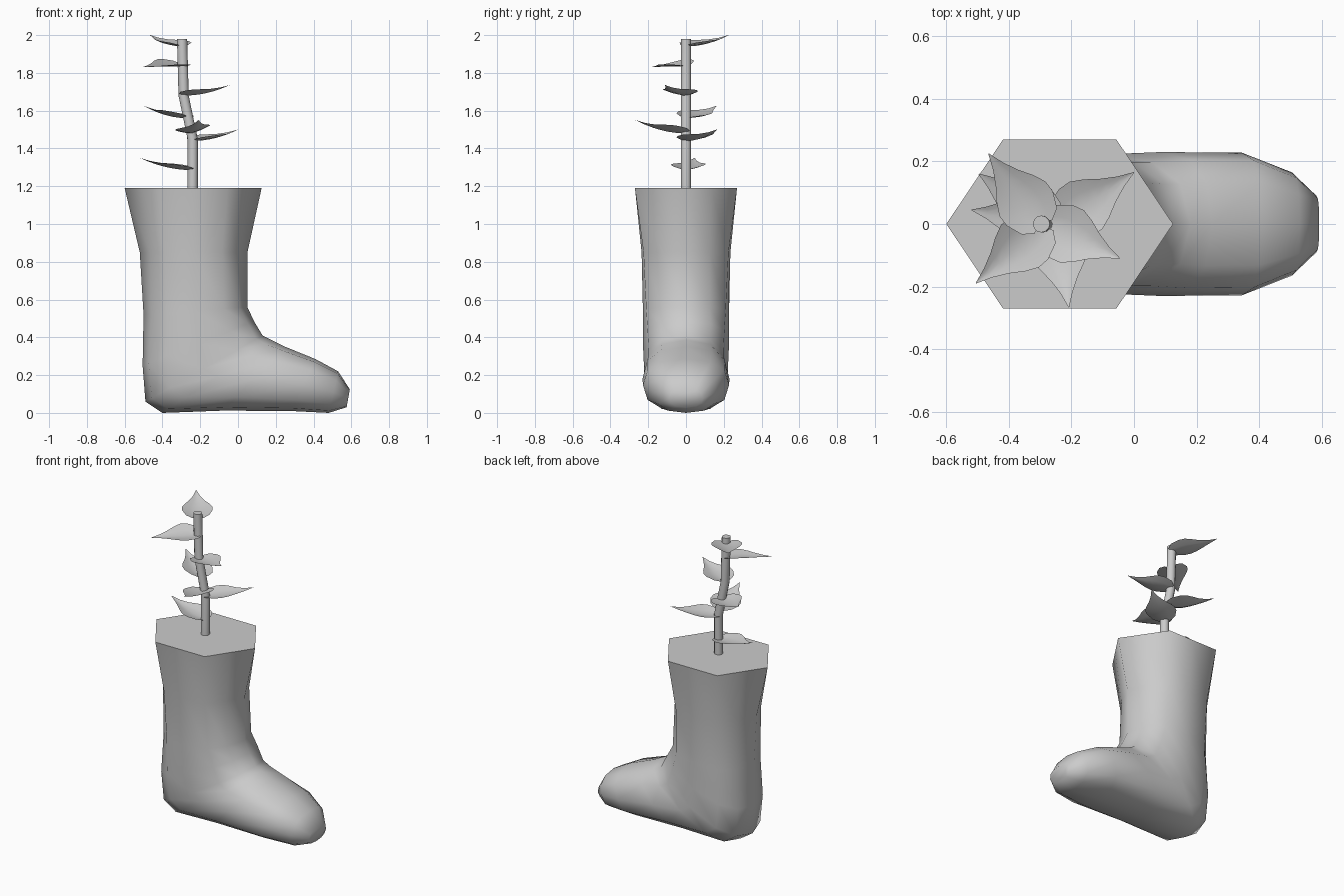
import bpy, bmesh
from math import cos, sin, pi, copysign, atan2, hypot
from mathutils import Vector, Matrix

if "Cube" in bpy.data.objects:
    bpy.data.objects.remove(bpy.data.objects["Cube"])


def finish(name, bm, angle, fix_normals=True):
    if fix_normals:
        bmesh.ops.recalc_face_normals(bm, faces=bm.faces[:])
    mesh = bpy.data.meshes.new(name)
    bm.to_mesh(mesh)
    bm.free()
    ob = bpy.data.objects.new(name, mesh)
    bpy.context.collection.objects.link(ob)
    bpy.ops.object.select_all(action='DESELECT')
    ob.select_set(True)
    bpy.context.view_layer.objects.active = ob
    bpy.ops.object.shade_smooth_by_angle(angle=angle)
    return ob


def loft(bm, rings, closed=True, caps=True):
    rows = [[bm.verts.new(p) for p in r] for r in rings]
    n = len(rows[0])
    for a, b in zip(rows, rows[1:]):
        for i in range(n if closed else n - 1):
            j = (i + 1) % n
            bm.faces.new((a[i], a[j], b[j], b[i]))
    if caps:
        bm.faces.new(rows[0])
        bm.faces.new(rows[-1])


def power(v, e):
    return copysign(abs(v) ** e, v) if abs(v) > 1e-6 else 0.0


# Boot: rings run down the shaft, turn round the heel and out to the toe.
# front/top x,z - back/bottom x,z - half width - how hexagonal
BOOT = [
    (0.125, 1.19, -0.60, 1.19, 0.27, 1.0),
    (0.05, 0.85, -0.52, 0.85, 0.235, 0.6),
    (0.05, 0.56, -0.50, 0.52, 0.228, 0.3),
    (0.085, 0.485, -0.505, 0.25, 0.228, 0.0),
    (0.13, 0.41, -0.49, 0.06, 0.222, 0.0),
    (0.18, 0.385, -0.40, 0.0, 0.222, 0.0),
    (0.25, 0.35, -0.08, 0.012, 0.23, 0.0),
    (0.41, 0.285, 0.28, 0.01, 0.228, 0.0),
    (0.53, 0.22, 0.48, 0.0, 0.165, 0.0),
    (0.592, 0.125, 0.575, 0.03, 0.09, 0.0),
]


def boot_ring(fx, fz, bx, bz, w, hexa):
    mid = Vector(((fx + bx) / 2, 0, (fz + bz) / 2))
    axis = Vector((fx, 0, fz)) - mid
    corners = [(cos(k * pi / 3), sin(k * pi / 3) / sin(pi / 3)) for k in range(6)]
    pts = []
    for k in range(12):
        a = k * pi / 6
        ru, rv = power(cos(a), 0.8), power(sin(a), 0.8)
        c, d = corners[k // 2], corners[((k + 1) // 2) % 6]
        u = ru + ((c[0] + d[0]) / 2 - ru) * hexa
        v = rv + ((c[1] + d[1]) / 2 - rv) * hexa
        pts.append(mid + axis * u + Vector((0, w * v, 0)))
    return pts


bm = bmesh.new()
loft(bm, [boot_ring(*r) for r in BOOT])
finish("boot", bm, 1.2)

# Stem with two gentle kinks
STEM = [(-0.24, 1.18), (-0.24, 1.45), (-0.288, 1.68), (-0.296, 1.98)]
bm = bmesh.new()
loft(bm, [[(x + 0.027 * cos(k * pi / 6), 0.027 * sin(k * pi / 6), z)
           for k in range(12)] for x, z in STEM])
finish("stem", bm, 0.9)

# Leaves: root x,z - tip x,y,z - sideways roll
LEAVES = [
    (-0.24, 1.285, -0.52, 0.045, 1.35, 0.0),
    (-0.24, 1.44, 0.0, 0.165, 1.50, 0.0),
    (-0.25, 1.48, -0.20, -0.265, 1.55, 0.12),
    (-0.265, 1.56, -0.50, 0.155, 1.625, 0.1),
    (-0.285, 1.68, -0.045, -0.11, 1.735, 0.0),
    (-0.29, 1.835, -0.505, -0.19, 1.83, -0.15),
    (-0.296, 1.94, -0.465, 0.225, 2.0, 0.0),
]
# Heart-shaped outline: position along the leaf, half width
OUTLINE = [(0.03, 0.035), (0.10, 0.07), (0.22, 0.092), (0.36, 0.092),
           (0.50, 0.073), (0.65, 0.045), (0.82, 0.020), (1.0, 0.001)]


def leaf(name, rx, rz, tx, ty, tz, roll):
    length = hypot(tx - rx, ty)
    rise = tz - rz
    rot = Matrix.Rotation(atan2(ty, tx - rx), 3, 'Z') @ Matrix.Rotation(roll, 3, 'X')
    rows = []
    for t, w in OUTLINE:
        row = []
        for s in (-1, -0.5, 0, 0.5, 1):
            lift = 0.025 * abs(s) ** 1.5 * w / 0.092
            sweep = -0.02 * abs(s) * (1 - t) if t < 0.2 else 0
            p = Vector((t * length + sweep, s * w, rise * t * t + lift))
            row.append(rot @ p + Vector((rx, 0, rz)))
        rows.append(row)
    bm = bmesh.new()
    loft(bm, rows, closed=False, caps=False)
    for f in bm.faces:
        f.normal_update()
        if f.normal.z < 0:
            f.normal_flip()
    finish(name, bm, 1.2, fix_normals=False)


for i, spec in enumerate(LEAVES):
    leaf(f"leaf_{i + 1}", *spec)
